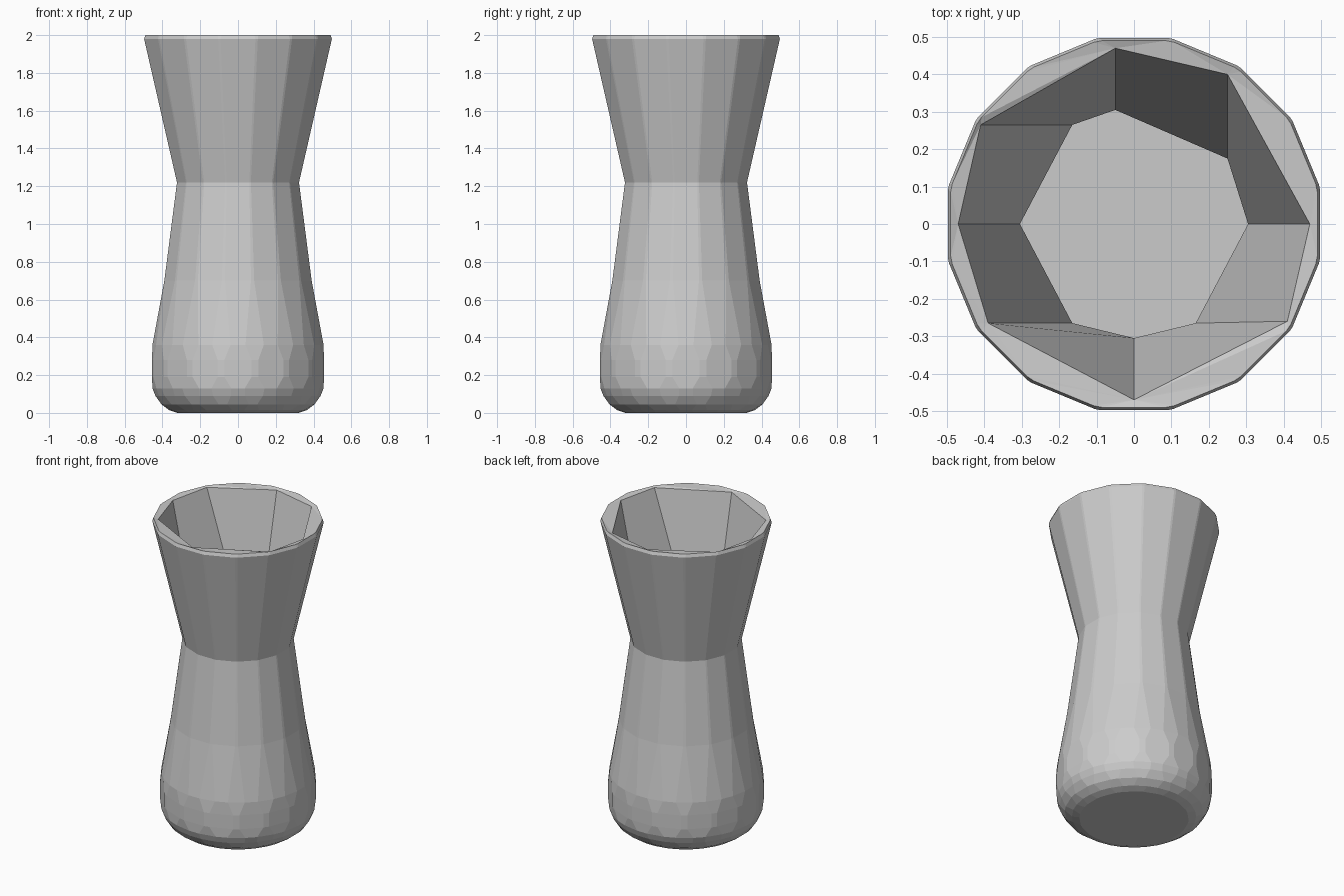
import bpy, bmesh
from math import radians, cos, sin, atan2, hypot

cube = bpy.data.objects.get("Cube")
if cube:
    bpy.data.objects.remove(cube, do_unlink=True)

grey = bpy.data.materials.new("plain grey")
grey.use_nodes = True
colour = (0.6, 0.6, 0.6, 1)
grey.diffuse_color = colour
grey.node_tree.nodes["Principled BSDF"].inputs["Base Color"].default_value = colour

SIDES = 16
bm = bmesh.new()


def outer_ring(apothem, z, half_angle):
    """Sixteen flats of the given half angle, joined by chamfered corners."""
    verts = []
    for k in range(SIDES):
        for side in (-1, 1):
            w = radians(half_angle)
            a = radians(360 / SIDES * k) + side * w
            r = apothem / cos(w)
            verts.append(bm.verts.new((r * cos(a), r * sin(a), z)))
    return verts


def inner_ring(points, z, scale=1):
    return [bm.verts.new((x * scale, y * scale, z)) for x, y in points]


def skin(a, b):
    n = len(a)
    for i in range(n):
        j = (i + 1) % n
        bm.faces.new((a[i], a[j], b[j], b[i]))


def ring_edges(ring):
    return [bm.edges.get((ring[i - 1], ring[i])) for i in range(len(ring))]


# Outer wall: faceted rounded foot, tapering body, narrow waist, flared cup
profile = [(0.32, 0, 8), (0.365, 0.015, 5), (0.405, 0.045, 8), (0.437, 0.09, 5),
           (0.453, 0.13, 4.5), (0.455, 0.19, 9), (0.455, 0.28, 9),
           (0.453, 0.36, 5), (0.39, 0.70, 10), (0.323, 1.22, 10.5),
           (0.497, 1.98, 10.5), (0.49, 2.0, 10)]
outer = [outer_ring(*p) for p in profile]
for low, high in zip(outer, outer[1:]):
    skin(low, high)
bm.faces.new(outer[0][::-1])

# Inner wall: irregular eight-sided hollow, pinched at the waist
mouth = [(0.47, 0), (0.25, 0.4), (-0.05, 0.47), (-0.41, 0.265),
         (-0.47, 0), (-0.39, -0.265), (0, -0.47), (0.41, -0.26)]
neck = [(0.305, 0), (0.25, 0.175), (-0.05, 0.305), (-0.165, 0.265),
        (-0.305, 0), (-0.165, -0.265), (0, -0.305), (0.165, -0.265)]
inner = [inner_ring(mouth, 1.992), inner_ring(neck, 1.22),
         inner_ring(neck, 0.70, 1.2), inner_ring(neck, 0.36, 1.38),
         inner_ring(neck, 0.14, 1.36), inner_ring(neck, 0.03)]
for high, low in zip(inner, inner[1:]):
    skin(high, low)
bm.faces.new(inner[-1])

# Rim joining both walls
bmesh.ops.bridge_loops(bm, edges=ring_edges(outer[-1]) + ring_edges(inner[0]))
bmesh.ops.recalc_face_normals(bm, faces=bm.faces)

mesh = bpy.data.meshes.new("vase")
bm.to_mesh(mesh)
bm.free()
mesh.materials.append(grey)
vase = bpy.data.objects.new("vase", mesh)
bpy.context.collection.objects.link(vase)
